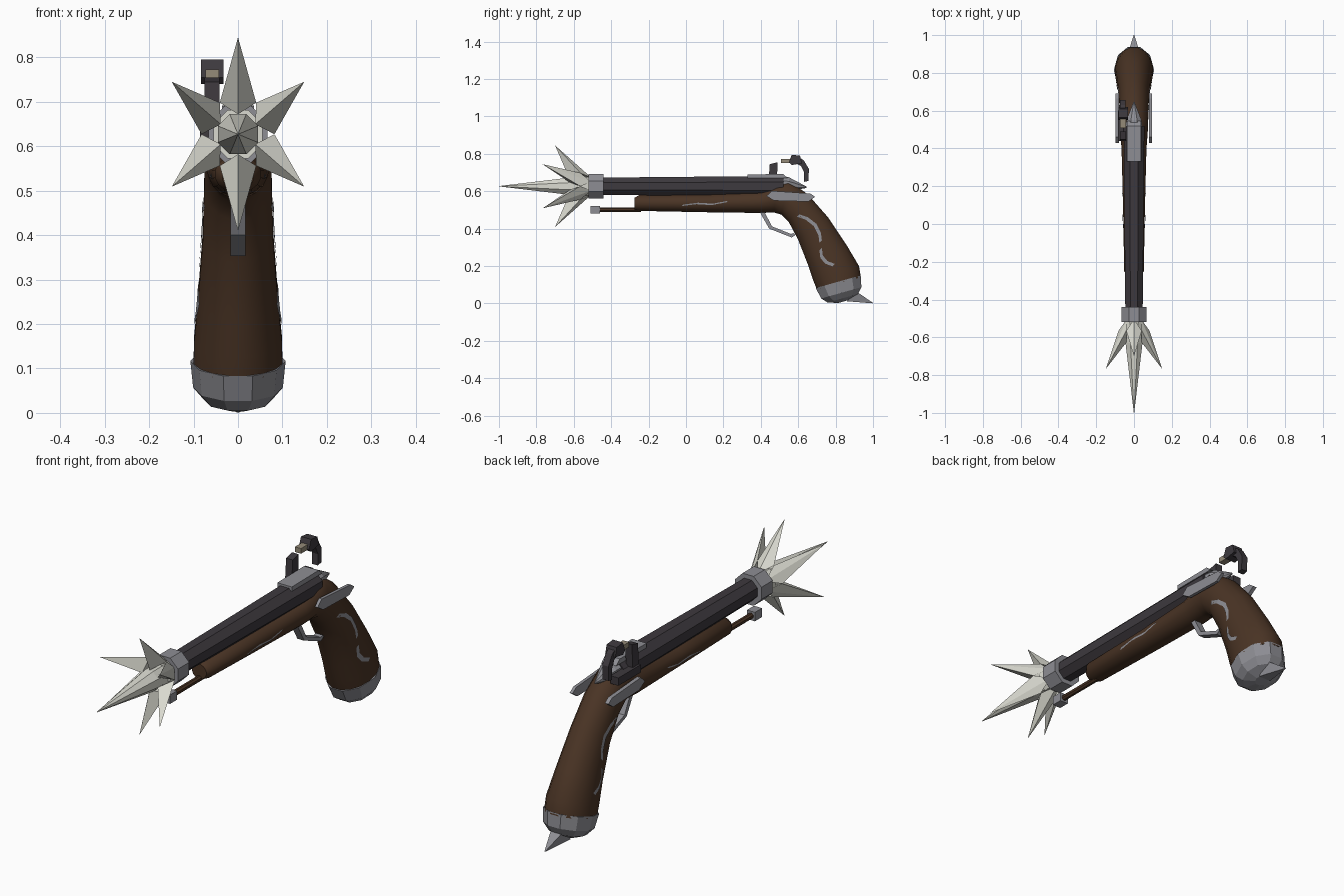
import bpy
import math
from mathutils import Vector

cube = bpy.data.objects.get("Cube")
if cube:
    bpy.data.objects.remove(cube)


def material(name, color):
    m = bpy.data.materials.new(name)
    m.use_nodes = True
    m.diffuse_color = (*color, 1)
    m.node_tree.nodes["Principled BSDF"].inputs["Base Color"].default_value = (*color, 1)
    return m


WOOD = material("dark walnut", (.068, .034, .018))
STEEL = material("steel", (.27, .27, .295))
IRON = material("dark iron", (.047, .041, .048))
FLASH = material("pale flash", (.70, .70, .63))
FLINT = material("flint", (.30, .26, .19))


def make(name, verts, faces, mat, smooth=False):
    me = bpy.data.meshes.new(name)
    me.from_pydata(verts, [], faces)
    me.materials.append(mat)
    ob = bpy.data.objects.new(name, me)
    bpy.context.collection.objects.link(ob)
    bpy.context.view_layer.objects.active = ob
    for o in bpy.context.selected_objects:
        o.select_set(False)
    ob.select_set(True)
    # make all the faces point outward
    bpy.ops.object.mode_set(mode='EDIT')
    bpy.ops.mesh.select_all(action='SELECT')
    bpy.ops.mesh.normals_make_consistent(inside=False)
    bpy.ops.object.mode_set(mode='OBJECT')
    if smooth:
        bpy.ops.object.shade_smooth_by_angle(angle=math.radians(45))
    return ob


def loft(name, stations, sides, mat, smooth=False):
    """Rings given as upper y, z, lower y, z and half width."""
    verts, faces = [], []
    for yu, zu, yl, zl, w in stations:
        top, low = Vector((0, yu, zu)), Vector((0, yl, zl))
        for i in range(sides):
            a = 2 * math.pi * (i + .5) / sides
            k = 1 / math.cos(math.pi / sides)
            verts.append((top + low) / 2 + (top - low) / 2 * math.cos(a) * k
                         + Vector((w * k * math.sin(a), 0, 0)))
    for r in range(len(stations) - 1):
        for i in range(sides):
            j = (i + 1) % sides
            faces.append((r * sides + i, r * sides + j,
                          (r + 1) * sides + j, (r + 1) * sides + i))
    faces += [tuple(range(sides)), tuple(range(len(verts) - sides, len(verts)))]
    return make(name, verts, faces, mat, smooth)


def tube(name, y0, y1, z, r0, r1, sides, mat):
    return loft(name, [(y0, z + r0, y0, z - r0, r0), (y1, z + r1, y1, z - r1, r1)], sides, mat)


def prism(name, outline, x0, x1, mat):
    """Side outline in y, z given thickness from x0 to x1."""
    n = len(outline)
    verts = [(x, y, z) for x in (x0, x1) for y, z in outline]
    faces = [tuple(range(n)), tuple(range(n, 2 * n))]
    faces += [(i, (i + 1) % n, n + (i + 1) % n, n + i) for i in range(n)]
    return make(name, verts, faces, mat)


def box(name, x0, x1, y0, y1, z0, z1, mat):
    return prism(name, [(y0, z0), (y1, z0), (y1, z1), (y0, z1)], x0, x1, mat)


# Wooden stock and grip in one sweep
stock = loft("stock_and_grip", [
    (-.275, .565, -.275, .50, .035), (-.25, .58, -.25, .495, .052),
    (.1, .585, .1, .488, .058), (.4, .60, .4, .484, .066),
    (.49, .645, .47, .487, .072), (.55, .655, .51, .475, .075),
    (.65, .585, .55, .435, .076), (.76, .46, .60, .34, .079),
    (.86, .31, .655, .20, .090), (.925, .20, .68, .125, .099),
    (.935, .14, .70, .075, .1)], 16, WOOD, True)

# Barrel, muzzle ring and breech
tube("barrel", -.46, .52, .627, .046, .055, 8, IRON)
tube("muzzle_ring", -.52, -.44, .627, .066, .066, 8, STEEL)
prism("breech_plate", [(.33, .67), (.33, .69), (.52, .692), (.545, .67)], -.036, .036, STEEL)
loft("breech_tang", [(.50, .68, .50, .60, .045), (.55, .675, .55, .60, .04),
                     (.645, .625, .645, .618, .003)], 8, STEEL)

# Ramrod
tube("ramrod", -.48, -.24, .502, .012, .012, 8, WOOD)
tube("ramrod_tip", -.51, -.46, .502, .02, .02, 4, STEEL)

# Trigger guard and trigger
prism("trigger_guard", [(.395, .488), (.445, .40), (.565, .353), (.585, .366), (.575, .376),
                        (.56, .372), (.46, .412), (.42, .488)], -.017, .017, STEEL)

# Side plates
plate = [(.43, .575), (.46, .602), (.665, .588), (.69, .57), (.655, .545), (.47, .55)]
prism("left_side_plate", plate, .08, .094, STEEL)
prism("right_lock_plate", plate, -.098, -.08, STEEL)

# Lock: pan, frizzen, cock with jaws and flint
box("flash_pan", -.085, -.045, .44, .60, .615, .65, IRON)
prism("frizzen", [(.44, .64), (.485, .64), (.49, .755), (.448, .745)], -.075, -.042, IRON)
prism("cock_arm", [(.60, .785), (.63, .765), (.657, .72), (.655, .655), (.63, .65),
                   (.632, .70), (.615, .735), (.585, .75)], -.075, -.045, IRON)
prism("cock_jaws", [(.55, .755), (.565, .795), (.61, .79), (.62, .75), (.565, .74)],
      -.083, -.033, IRON)
box("flint", -.073, -.043, .508, .56, .75, .773, FLINT)

# Butt cap with faceted dome and rear spike
axis, across, centre = Vector((0, .27, -.96)), Vector((0, .96, .27)), Vector((0, .817, .105))


def cap_ring(depth, radius, width):
    c = centre + axis * depth
    t, b = c + across * radius, c - across * radius
    return t.y, t.z, b.y, b.z, width


loft("butt_cap", [cap_ring(-.012, .125, .102), cap_ring(.05, .112, .096),
                  cap_ring(.08, .085, .072), cap_ring(.098, .03, .028)], 10, STEEL)
loft("butt_spike", [(.91, .065, .86, .012, .03), (1, .003, .998, .001, .002)], 4, STEEL)

# Muzzle flash: six side spikes around one long forward spike
HUB = Vector((0, 0, .627))


def polar(angle, r, y):
    return HUB + Vector((r * math.sin(angle), y, r * math.cos(angle)))


for i in range(6):
    a = i * math.pi / 3
    upright = i % 3 == 0
    tip = polar(a, .218, -.70) if upright else HUB + Vector(
        (math.copysign(.149, math.sin(a)), -.767, math.copysign(.118, math.cos(a))))
    base = [polar(a, .045, -.505), polar(a + math.pi / 6, .082, -.565),
            polar(a, .045, -.625), polar(a - math.pi / 6, .082, -.565)]
    make("flash_spike_%d" % (i + 1), base + [tip],
         [(0, 1, 2, 3)] + [(k, (k + 1) % 4, 4) for k in range(4)], FLASH)
tube("flash_core", -.56, -.50, .627, .055, .045, 8, FLASH)
loft("forward_flash_spike", [(-.56, .672, -.56, .582, .045), (-.63, .672, -.63, .582, .045),
                             (-1, .628, -1, .626, .001)], 8, FLASH)


# Thin steel inlays lying on the wood, on both sides
def inlay(name, path, width, side):
    verts = []
    for y, z in path:
        verts += [(side * .2, y - width / 2, z - width / 2), (side * .2, y + width / 2, z + width / 2)]
    faces = [(2 * i, 2 * i + 1, 2 * i + 3, 2 * i + 2) for i in range(len(path) - 1)]
    ob = make(name, verts, faces, STEEL)
    wrap = ob.modifiers.new("wrap", 'SHRINKWRAP')
    wrap.target = stock
    wrap.wrap_method = 'PROJECT'
    wrap.use_project_x = True
    wrap.use_positive_direction = side < 0
    wrap.use_negative_direction = side > 0
    wrap.offset = .003


for side, label in ((1, "left"), (-1, "right")):
    inlay(label + "_grip_inlay_upper", [(.60, .47), (.645, .455), (.69, .42), (.715, .37),
                                        (.72, .33)], .013, side)
    inlay(label + "_grip_inlay_lower", [(.72, .29), (.725, .25), (.75, .22), (.79, .205)],
          .013, side)
    inlay(label + "_stock_inlay", [(-.02, .525), (.06, .535), (.14, .53), (.22, .545)], .008, side)
